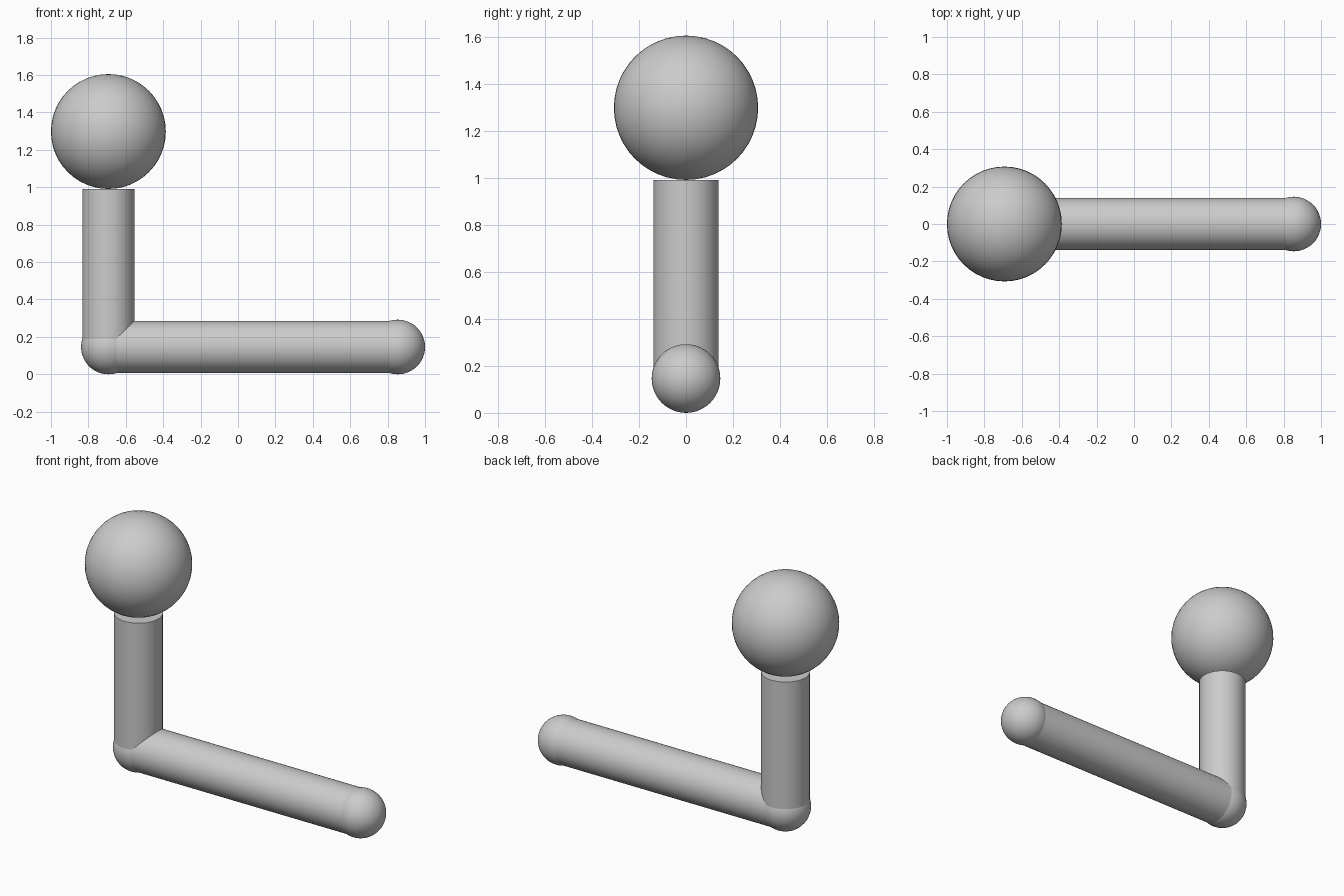
import bpy
from math import pi

if "Cube" in bpy.data.objects:
    bpy.data.objects.remove(bpy.data.objects["Cube"])

X, Z = -0.693, 0.146      # corner of the bent rod
END_X = 0.854             # centre of the far tip
ROD_R, BALL_R, HEAD_R = 0.139, 0.146, 0.307


def smooth(name):
    bpy.context.object.name = name
    bpy.ops.object.shade_smooth_by_angle(angle=0.7)


def ball(name, radius, loc):
    bpy.ops.mesh.primitive_uv_sphere_add(segments=48, ring_count=24, radius=radius, location=loc)
    smooth(name)


def rod(name, length, loc, rot=(0, 0, 0)):
    bpy.ops.mesh.primitive_cylinder_add(vertices=48, radius=ROD_R, depth=length,
                                        location=loc, rotation=rot)
    smooth(name)


# upright rod, ending just under the head
top = 0.99
rod("upright_rod", top - Z, (X, 0, (top + Z) / 2))

# horizontal rod along x
rod("horizontal_rod", END_X - X, ((X + END_X) / 2, 0, Z), (0, pi / 2, 0))

# round joints at the corner and far end
ball("corner_joint", BALL_R, (X, 0, Z))
ball("end_tip", BALL_R, (END_X, 0, Z))

# large ball on top
ball("head_ball", HEAD_R, (X, 0, 1.298))
